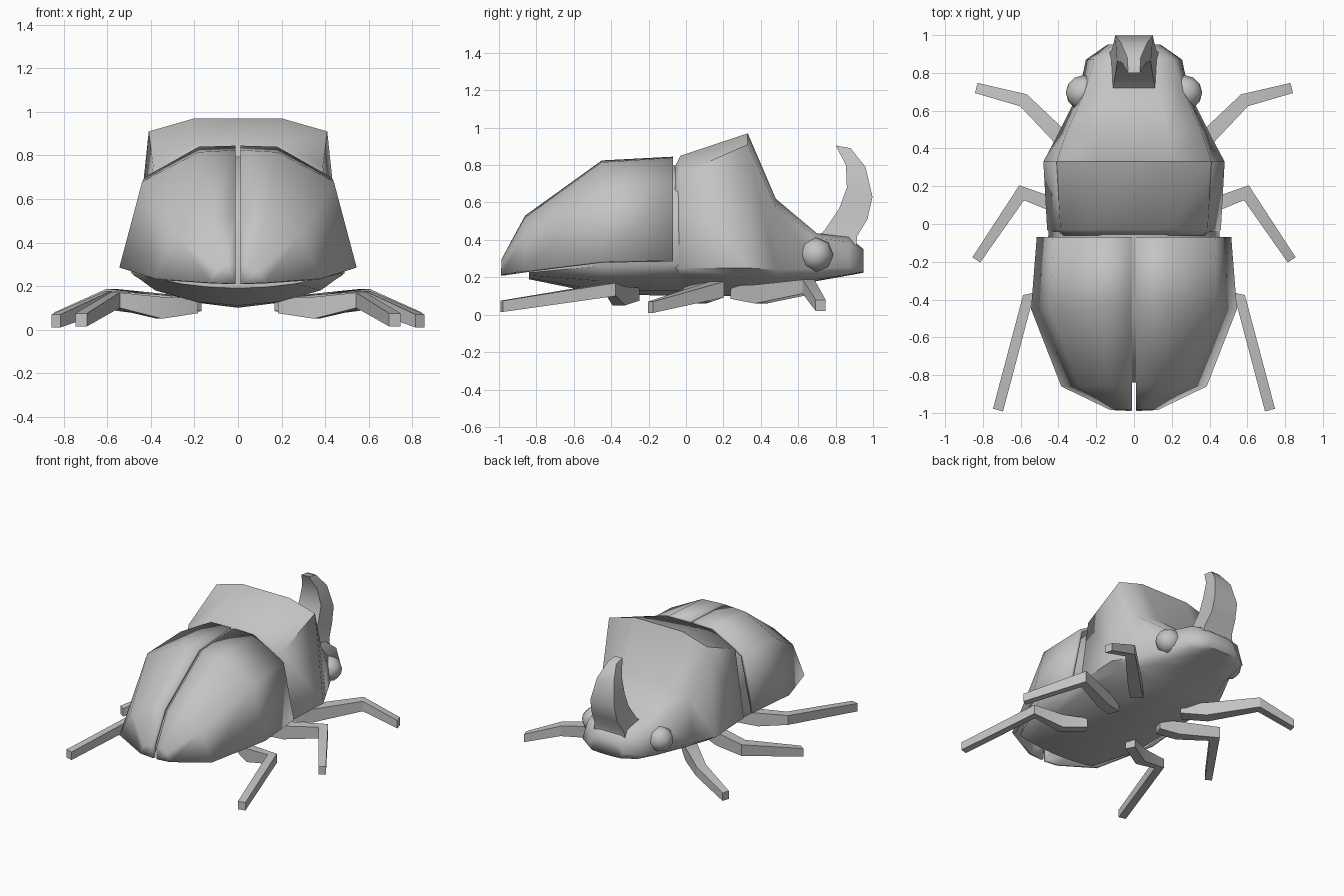
import bpy, bmesh, math
from mathutils import Vector

if "Cube" in bpy.data.objects:
    bpy.data.objects.remove(bpy.data.objects["Cube"])

shell = bpy.data.materials.new("shell_grey")
shell.diffuse_color = (0.55, 0.55, 0.55, 1)
shell.use_nodes = True
shell.node_tree.nodes["Principled BSDF"].inputs["Base Color"].default_value = shell.diffuse_color


def make(name, rings, closed=True, caps=(True, True), angle=60):
    """Loft a list of equal-length rings into one object."""
    bm = bmesh.new()
    rows = [[bm.verts.new(p) for p in r] for r in rings]
    n = len(rows[0])
    for a, b in zip(rows, rows[1:]):
        for i in range(n if closed else n - 1):
            j = (i + 1) % n
            bm.faces.new((a[i], a[j], b[j], b[i]))
    if caps[0]:
        bm.faces.new(rows[0])
    if caps[1]:
        bm.faces.new(rows[-1])
    bmesh.ops.recalc_face_normals(bm, faces=bm.faces)
    return finish(name, bm, angle)


def finish(name, bm, angle):
    me = bpy.data.meshes.new(name)
    bm.to_mesh(me)
    bm.free()
    me.materials.append(shell)
    for p in me.polygons:
        p.use_smooth = True
    me.set_sharp_from_angle(angle=math.radians(angle))
    ob = bpy.data.objects.new(name, me)
    bpy.context.collection.objects.link(ob)
    return ob


def body_ring(y, xt, zt, xs, zs, xw, zw, xl, zl, zb):
    """Symmetric section: top, shoulder, widest point, lower edge, belly."""
    half = [(xt, zt), (xs, zs), (xw, zw), (xl, zl), (xl * .5, zb + (zl - zb) * .25)]
    pts = [(0, zt)] + half + [(0, zb)] + [(-x, z) for x, z in reversed(half)]
    return [(x, y, z) for x, z in pts]


# Thorax running forward into the head
make("thorax_and_head", [body_ring(*s) for s in (
    (-.06, .19, .79, .37, .70, .43, .25, .38, .21, .10),
    (-.03, .19, .85, .39, .75, .46, .25, .40, .21, .10),
    (.33, .20, .97, .41, .91, .48, .25, .40, .20, .10),
    (.48, .18, .62, .36, .58, .40, .24, .33, .19, .13),
    (.70, .13, .435, .26, .41, .29, .25, .24, .19, .18),
    (.87, .12, .415, .21, .39, .255, .25, .20, .215, .21),
    (.95, .06, .35, .10, .33, .14, .27, .12, .23, .225))])

# Abdomen under the wing cases
make("abdomen", [body_ring(*s) for s in (
    (-.02, .17, .80, .39, .66, .45, .27, .40, .21, .10),
    (-.45, .17, .78, .41, .62, .49, .26, .38, .18, .11),
    (-.84, .10, .49, .25, .40, .33, .225, .26, .21, .19))])

# Pair of wing cases with a narrow slot between them
wing_sections = (
    (-.07, .845, .18, .84, .43, .70, .515, .29),
    (-.45, .825, .18, .815, .44, .68, .545, .285),
    (-.86, .53, .13, .52, .29, .44, .385, .235),
    (-.985, .30, .05, .30, .095, .27, .125, .215))
for side, label in ((1, "right"), (-1, "left")):
    rings = []
    for y, zc, xt, zt, xs, zs, xr, zr in wing_sections:
        pts = ((.012, zc), (xt, zt), (xs, zs), (xr, zr))
        rings.append([(side * x, y, z) for x, z in pts])
    bm_obj = make("wing_case_" + label, rings, closed=False, caps=(False, False), angle=70)
    # Rear end plate of the case
    bm = bmesh.new()
    bm.from_mesh(bm_obj.data)
    bm.verts.ensure_lookup_table()
    end = list(bm.verts)[-4:]
    tip = bm.verts.new((side * .012, -.99, .21))
    bm.faces.new(end + [tip])
    bmesh.ops.recalc_face_normals(bm, faces=bm.faces)
    top = max(bm.faces, key=lambda f: f.calc_center_median().z)
    if top.normal.z < 0:
        bmesh.ops.reverse_faces(bm, faces=bm.faces)
    bm.to_mesh(bm_obj.data)
    bm.free()
    for p in bm_obj.data.polygons:
        p.use_smooth = True
    bm_obj.data.set_sharp_from_angle(angle=math.radians(70))
    mod = bm_obj.modifiers.new("thickness", 'SOLIDIFY')
    mod.thickness = .025
    mod.offset = -1

# Curved horn: outer (y, z), inner (y, z), half width
horn = (
    (.91, .37, .68, .40, .13),
    (.915, .42, .74, .45, .12),
    (.97, .51, .82, .57, .105),
    (.997, .63, .86, .68, .10),
    (.96, .79, .855, .80, .07),
    (.88, .89, .80, .905, .035))
make("horn", [[(-w, yo, zo), (w, yo, zo), (w * .9, yi, zi), (-w * .9, yi, zi)]
              for yo, zo, yi, zi, w in horn], angle=50)


# Legs: root, thigh, knee and foot, each with width and height
def leg(name, path, side):
    pts = [Vector(p[:3]) for p in path]
    rings = []
    for i, p in enumerate(pts):
        dirs = []
        if i:
            dirs.append((p - pts[i - 1]).to_2d().normalized())
        if i < len(pts) - 1:
            dirs.append((pts[i + 1] - p).to_2d().normalized())
        d = sum(dirs, Vector((0, 0))).normalized()
        w = path[i][3] / 2 / max(.6, d.dot(dirs[0]))
        h = path[i][4] / 2
        n = Vector((-d.y, d.x, 0)) * w
        up = Vector((0, 0, h))
        ring = (p + n + up, p - n + up, p - n - up, p + n - up)
        rings.append([(side * v.x, v.y, v.z) for v in ring])
    make(name, rings, angle=30)


legs = {
    "front_leg": ((.20, .27, .12, .09, .07), (.33, .40, .11, .09, .10),
                  (.585, .655, .15, .07, .075), (.835, .72, .05, .055, .06)),
    "middle_leg": ((.20, .02, .11, .08, .07), (.34, .07, .11, .08, .10),
                   (.595, .165, .135, .065, .085), (.835, -.19, .04, .05, .06)),
    "rear_leg": ((.20, -.28, .11, .07, .07), (.36, -.36, .10, .07, .10),
                 (.565, -.40, .135, .055, .07), (.72, -.985, .045, .055, .06))}
for name, path in legs.items():
    for side, label in ((1, "right"), (-1, "left")):
        leg(name + "_" + label, path, side)

# Eyes
for side, label in ((1, "right"), (-1, "left")):
    bm = bmesh.new()
    bmesh.ops.create_uvsphere(bm, u_segments=8, v_segments=6, radius=.093)
    for v in bm.verts:
        x, y, z = v.co
        v.co = (side * (.268 + z), .695 + x, .32 + y)
    bmesh.ops.recalc_face_normals(bm, faces=bm.faces)
    finish("eye_" + label, bm, 60)
